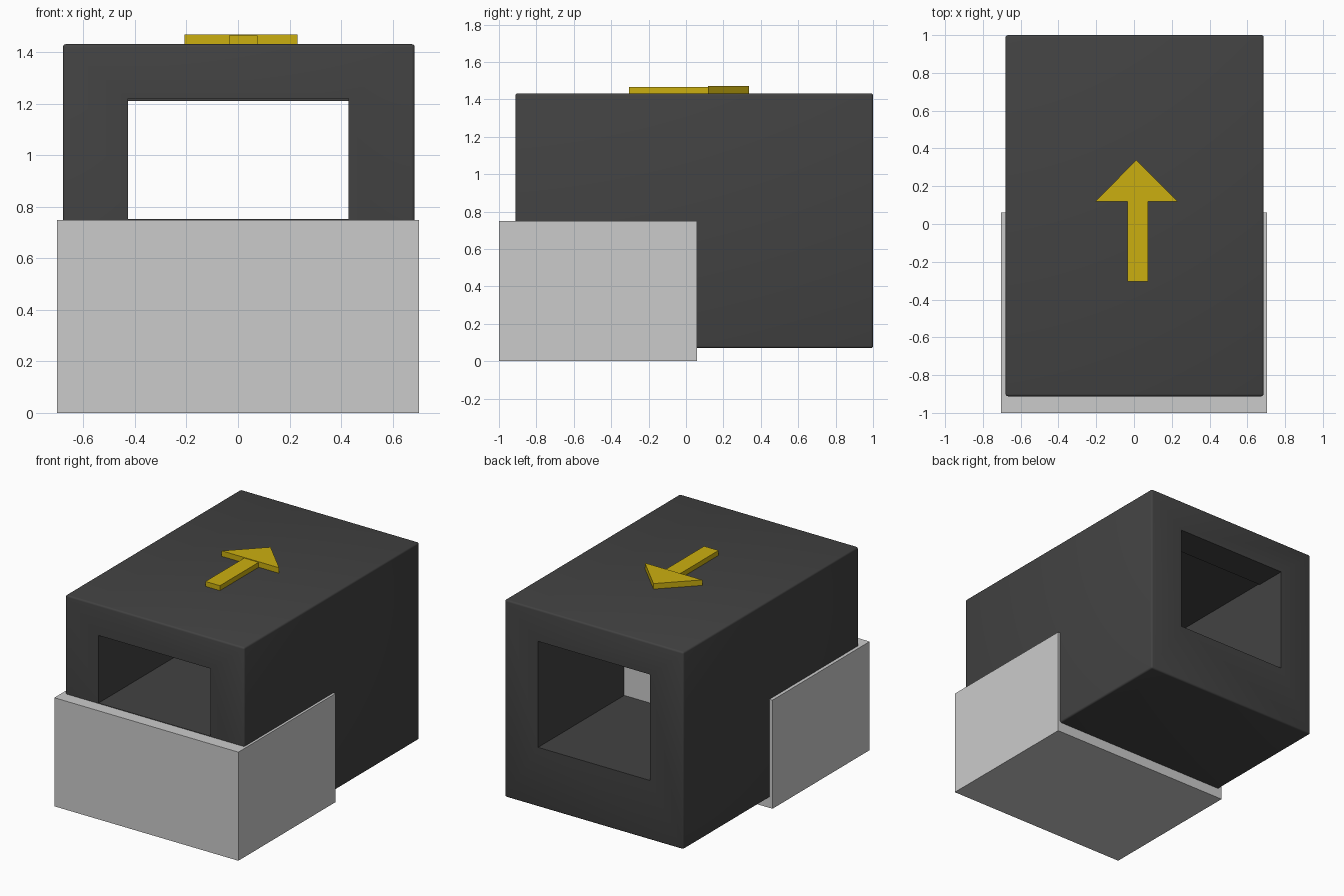
import bpy, bmesh
from mathutils import Vector

if "Cube" in bpy.data.objects:
    bpy.data.objects.remove(bpy.data.objects["Cube"])


def material(name, rgb):
    m = bpy.data.materials.new(name)
    m.diffuse_color = (*rgb, 1)
    m.use_nodes = True
    m.node_tree.nodes["Principled BSDF"].inputs["Base Color"].default_value = m.diffuse_color
    return m


def prism(name, profile, direction, mat=None):
    """Extrude a closed outline along a direction."""
    bm = bmesh.new()
    face = bm.faces.new([bm.verts.new(p) for p in profile])
    res = bmesh.ops.extrude_face_region(bm, geom=[face])
    verts = [g for g in res["geom"] if isinstance(g, bmesh.types.BMVert)]
    bmesh.ops.translate(bm, verts=verts, vec=Vector(direction))
    bmesh.ops.recalc_face_normals(bm, faces=bm.faces)
    mesh = bpy.data.meshes.new(name)
    bm.to_mesh(mesh)
    bm.free()
    ob = bpy.data.objects.new(name, mesh)
    bpy.context.collection.objects.link(ob)
    if mat:
        mesh.materials.append(mat)
    return ob


def box(name, lo, hi, mat=None):
    (x0, y0, z0), (x1, y1, z1) = lo, hi
    return prism(name, [(x0, y0, z0), (x1, y0, z0), (x1, y1, z0), (x0, y1, z0)],
                 (0, 0, z1 - z0), mat)


dark = material("dark_casing", (0.055, 0.055, 0.055))
yellow = material("yellow_marker", (0.6, 0.43, 0.005))

# Solid grey base block under the front half
box("base_block", (-0.703, -1.0, 0), (0.703, 0.06, 0.75))

# Dark casing with softened edges
casing = box("casing", (-0.68, -0.912, 0.07), (0.686, 1.0, 1.432), dark)
bev = casing.modifiers.new("soft_edges", "BEVEL")
bev.width = 0.012
bev.segments = 3

# Tunnel through the casing: side outline with a raised front floor and a back lip
outline = [(-1.1, 0.753), (0.05, 0.753), (0.05, 0.48), (1.1, 0.48),
           (1.1, 1.212), (0.78, 1.212), (0.78, 1.22), (-1.1, 1.22)]
cutter = prism("tunnel_cutter", [(-0.427, y, z) for y, z in outline], (0.857, 0, 0), dark)
cutter.hide_render = True
cutter.hide_set(True)
cut = casing.modifiers.new("tunnel", "BOOLEAN")
cut.operation = "DIFFERENCE"
cut.solver = "EXACT"
cut.object = cutter

# Bake the casing so the cutter can be removed
bpy.context.view_layer.update()
deps = bpy.context.evaluated_depsgraph_get()
baked = bpy.data.meshes.new_from_object(casing.evaluated_get(deps))
casing.modifiers.clear()
casing.data = baked
bpy.data.objects.remove(cutter)
bpy.context.view_layer.objects.active = casing
casing.select_set(True)
bpy.ops.object.shade_smooth_by_angle(angle=0.6)

# Arrow on top pointing to the back
box("arrow_shaft", (-0.035, -0.305, 1.42), (0.075, 0.118, 1.466), yellow)
prism("arrow_head", [(-0.207, 0.118, 1.42), (0.232, 0.118, 1.42), (0.012, 0.338, 1.42)],
      (0, 0, 0.05), yellow)
